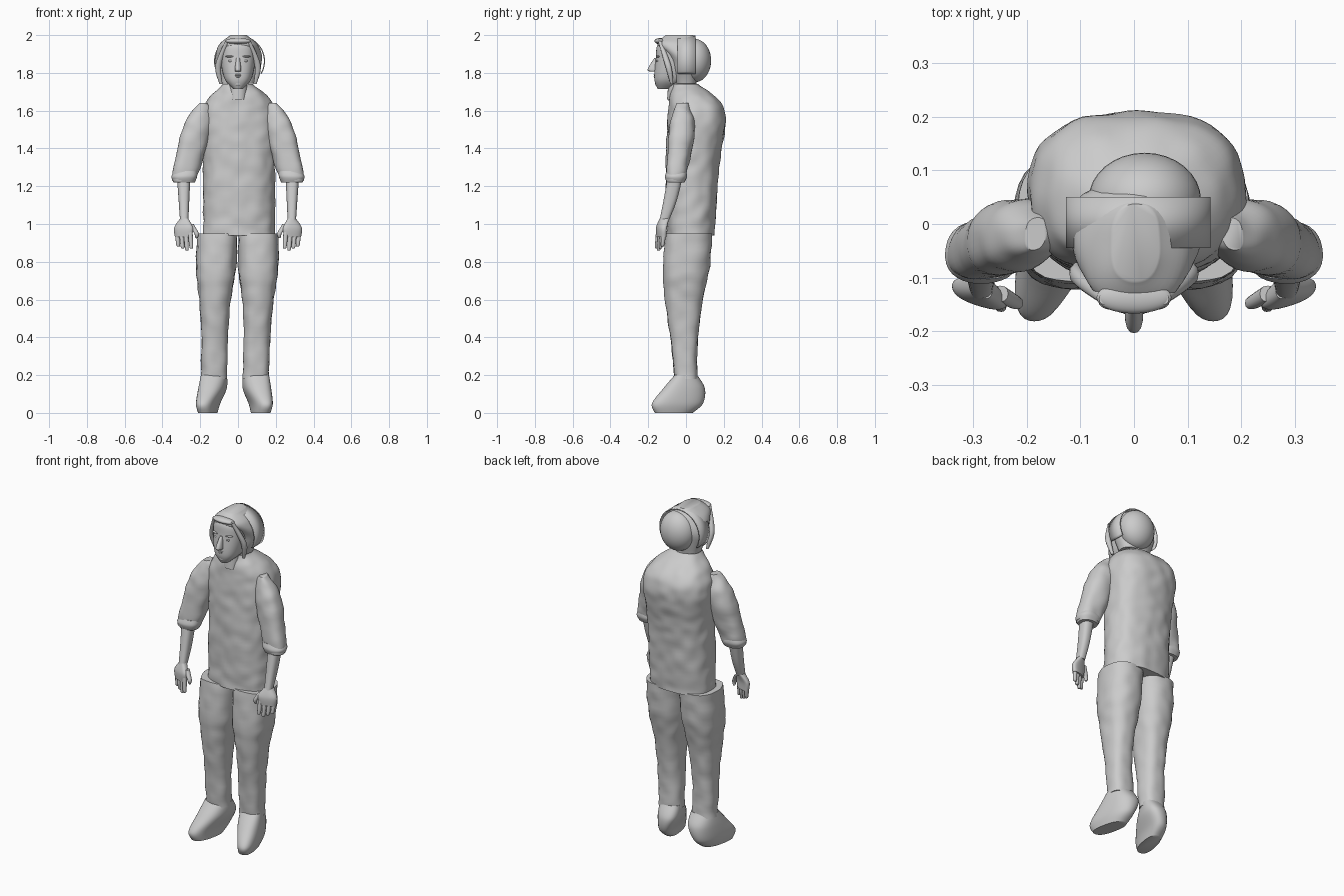
import bpy, bmesh, math
from mathutils import Vector, noise

cube = bpy.data.objects.get("Cube")
if cube:
    bpy.data.objects.remove(cube, do_unlink=True)

GREY = (.6, .6, .6, 1)
grey = bpy.data.materials.new("plain grey")
grey.use_nodes = True
grey.diffuse_color = GREY
grey.node_tree.nodes["Principled BSDF"].inputs["Base Color"].default_value = GREY


def finish(name, bm):
    """Turn a bmesh into a smooth shaded grey object."""
    bmesh.ops.recalc_face_normals(bm, faces=bm.faces)
    mesh = bpy.data.meshes.new(name)
    bm.to_mesh(mesh)
    bm.free()
    mesh.materials.append(grey)
    part = bpy.data.objects.new(name, mesh)
    bpy.context.collection.objects.link(part)
    bpy.ops.object.select_all(action='DESELECT')
    part.select_set(True)
    bpy.context.view_layer.objects.active = part
    bpy.ops.object.shade_smooth_by_angle(angle=math.radians(50))
    return part


def blend(before, start, end, after, t):
    """Smooth curve from start to end, guided by the neighbouring values."""
    enter, leave = (end - before) / 2, (after - start) / 2
    ease = t * t * (3 - 2 * t)
    bend = t * (1 - t)
    return start + (end - start) * ease + bend * ((1 - t) * enter - t * leave)


def smooth_stations(stations, steps):
    padded = [stations[0], *stations, stations[-1]]
    for group in zip(padded, padded[1:], padded[2:], padded[3:]):
        for step in range(steps):
            yield [blend(*values, step / steps) for values in zip(*group)]
    yield stations[-1]


def loft(name, stations, side=1, sides=36, steps=8, crease=0, toe_out=0, skew=0):
    """Skin over oval stations: x, y, z of the centre, then half width and half depth."""
    bm = bmesh.new()
    loops = []
    for x, y, z, width, depth in smooth_stations(stations, steps):
        loop = []
        for k in range(sides):
            angle = math.tau * k / sides
            outward = Vector((math.cos(angle), math.sin(angle), 0))
            # Slightly squared oval
            square = (abs(outward.x) ** 3 + abs(outward.y) ** 3) ** -.2
            u, v = outward.x * width * square, outward.y * depth * square
            point = Vector((x + u - toe_out * v, y + v + skew * u, z))
            # Creases in the cloth
            point += outward * crease * noise.noise(point * 16)
            point.x *= side
            loop.append(bm.verts.new(point))
        loops.append(loop)
    for low, high in zip(loops, loops[1:]):
        for k in range(sides):
            bm.faces.new((low[k - 1], low[k], high[k], high[k - 1]))
    bm.faces.new(loops[0])
    bm.faces.new(loops[-1])
    return finish(name, bm)


def ball(name, centre, size):
    bm = bmesh.new()
    bmesh.ops.create_uvsphere(bm, u_segments=32, v_segments=20, radius=1)
    part = finish(name, bm)
    part.location, part.scale = centre, size


def lower_limb(name, stations, side, **options):
    """The right leg stands further out towards the foot."""
    spread = .04 if side < 0 else 0
    moved = [(x + spread * (1 - z), y, z, w, d) for x, y, z, w, d in stations]
    loft(name, moved, side, **options)


# Sleeveless vest with sloping shoulders
loft("vest", [
    (.005, .025, .94, .19, .125),
    (.005, .035, 1.3, .19, .14),
    (.005, .055, 1.6, .195, .15),
    (0, -.005, 1.74, .08, .07)], sides=64, steps=20, crease=.007)

for label, side in (("left_", 1), ("right_", -1)):
    # Trouser leg and boot
    lower_limb(label + "trouser", [
        (.095, 0, .18, .07, .06),
        (.1, -.01, .4, .07, .073),
        (.105, -.01, .6, .084, .1),
        (.107, 0, .75, .105, .122),
        (.107, .015, .95, .107, .125)], side, crease=.006)
    lower_limb(label + "boot", [
        (.12, -.065, 0, .045, .1),
        (.12, -.045, .05, .055, .135),
        (.1, -.01, .13, .07, .11),
        (.095, 0, .2, .067, .06)], side, toe_out=.2)

    # Rolled sleeve
    loft(label + "sleeve", [
        (.285, -.053, 1.23, .06, .05),
        (.27, -.045, 1.3, .07, .055),
        (.22, -.02, 1.5, .077, .066),
        (.19, -.02, 1.6, .053, .043),
        (.185, -.02, 1.64, .02, .03)], side, crease=.007, skew=-.1)
    loft(label + "cuff", [
        (.285, -.053, 1.22, .055, .047),
        (.283, -.053, 1.25, .068, .058),
        (.275, -.05, 1.28, .06, .052)], side, crease=.004)

    # Forearm and hand
    loft(label + "forearm", [
        (.285, -.115, 1.02, .022, .025),
        (.286, -.085, 1.12, .028, .035),
        (.288, -.055, 1.26, .036, .04)], side)
    loft(label + "palm", [
        (.29, -.13, .93, .044, .02),
        (.288, -.13, .98, .05, .023),
        (.285, -.114, 1.03, .021, .024)], side, skew=.3)
    for i, name in enumerate(("little", "ring", "middle", "index")):
        x, y = .322 - .023 * i, -.116 - .01 * i
        tip = .86 + .01 * abs(i - 2)
        loft(label + name + "_finger", [
            (x - .008, y - .008, tip, .005, .005),
            (x - .005, y - .008, tip + .012, .01, .01),
            (x, y, .96, .013, .013)], side, sides=12)
    loft(label + "thumb", [
        (.22, -.145, .925, .006, .006),
        (.22, -.147, .95, .012, .012),
        (.25, -.13, 1, .015, .015)], side, sides=12)

    # Eye, brow and the lock of hair beside the cheek
    ball(label + "eye", (.037 * side, -.145, 1.863), (.017, .014, .008))
    ball(label + "brow", (.04 * side, -.146, 1.887), (.026, .014, .006))
    loft(label + "lock", [
        (.09, -.075, 1.74, .008, .008),
        (.104, -.095, 1.84, .016, .016),
        (.055, -.14, 1.975, .01, .01)], side, sides=12)

# Neck, face and features
loft("neck", [(0, -.025, 1.66, .05, .075), (0, -.015, 1.8, .06, .075)])
loft("face", [
    (0, -.115, 1.715, .025, .035),
    (0, -.08, 1.77, .072, .088),
    (0, -.05, 1.88, .094, .11),
    (0, -.05, 1.95, .086, .1),
    (0, -.05, 1.99, .03, .05)])
loft("nose", [
    (0, -.165, 1.807, .014, .025),
    (0, -.165, 1.82, .017, .038),
    (0, -.155, 1.88, .009, .012)], sides=16)
ball("upper_lip", (0, -.158, 1.79), (.027, .013, .006))
ball("lower_lip", (0, -.158, 1.78), (.022, .013, .006))
ball("chin", (0, -.145, 1.742), (.026, .018, .016))

# Hair: side cap, fringe and the gathered back
loft("hair_cap", [
    (0, 0, 1.745, .09, .055),
    (.002, -.005, 1.87, .125, .08),
    (.002, -.042, 1.95, .1, .11),
    (.002, -.035, 2, .045, .07)], sides=48, crease=.005)
ball("hair_back", (.02, .045, 1.865), (.105, .088, .115))
ball("fringe", (0, -.137, 1.968), (.07, .03, .016))

# Thin band arching over the crown from ear to ear
bm = bmesh.new()
rows = []
for k in range(41):
    angle = math.radians(6 * k - 30)
    x, z = .008 + .135 * math.cos(angle), 1.862 + .135 * math.sin(angle)
    rows.append([bm.verts.new((x, y, z)) for y in (-.045, .05)])
for (a, b), (c, d) in zip(rows, rows[1:]):
    bm.faces.new((a, b, d, c))
band = finish("hair_band", bm)
band.modifiers.new("thickness", 'SOLIDIFY').thickness = .006
